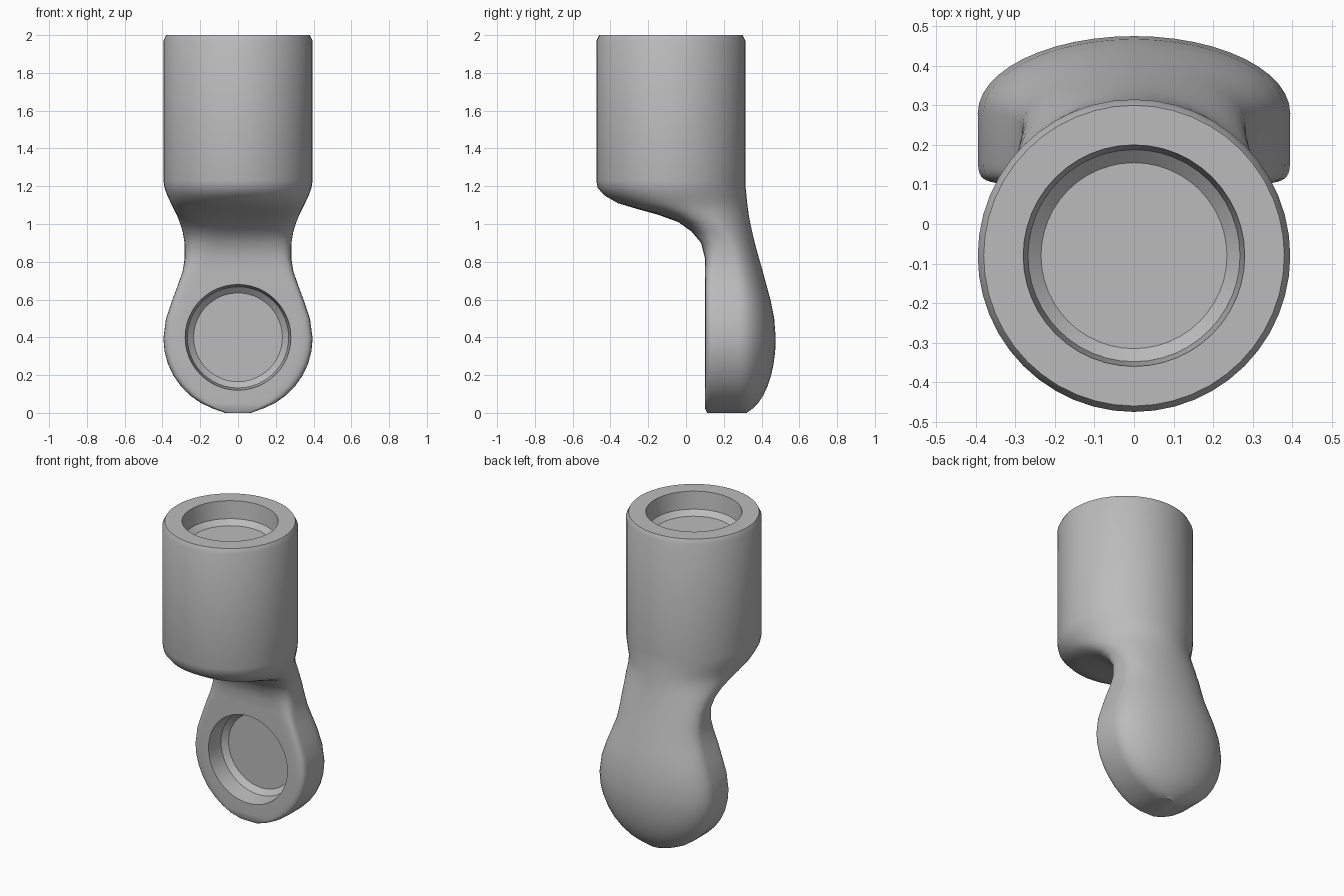
import bpy, bmesh
from math import sin, cos, pi, radians
from mathutils import Matrix, Vector

if "Cube" in bpy.data.objects:
    bpy.data.objects.remove(bpy.data.objects["Cube"])

grey = bpy.data.materials.new("plain grey")
grey.use_nodes = True
grey.diffuse_color = (0.5, 0.5, 0.5, 1)
grey.node_tree.nodes["Principled BSDF"].inputs["Base Color"].default_value = (0.5, 0.5, 0.5, 1)

SIDES = 48
RADIUS = 0.395      # shared by the cylinder and the round pod
BARREL_Y = -0.08    # cylinder axis
FACE_Y = 0.1        # flat front of the pod


def section(z, width, front, back, mid, power):
    """Closed outline: superellipse in front of mid, ellipse behind it."""
    points = []
    for i in range(SIDES):
        a = 2 * pi * i / SIDES
        c, s = cos(a), sin(a)
        p = 2 / power if s < 0 else 1
        x = width * abs(c) ** p * (1 if c > 0 else -1)
        depth = back - mid if s > 0 else mid - front
        y = mid + depth * abs(s) ** p * (1 if s > 0 else -1)
        points.append((x, y, z))
    return points


def loft(name, rings):
    """Skin a stack of outlines and cap both ends."""
    bm = bmesh.new()
    loops = [[bm.verts.new(p) for p in ring] for ring in rings]
    for low, high in zip(loops, loops[1:]):
        for i in range(len(low)):
            j = (i + 1) % len(low)
            bm.faces.new((low[i], low[j], high[j], high[i]))
    bm.faces.new(loops[0][::-1])
    bm.faces.new(loops[-1])
    bmesh.ops.recalc_face_normals(bm, faces=bm.faces)
    mesh = bpy.data.meshes.new(name)
    bm.to_mesh(mesh)
    bm.free()
    mesh.materials.append(grey)
    obj = bpy.data.objects.new(name, mesh)
    bpy.context.collection.objects.link(obj)
    return obj


def disc(z, r, y=0):
    return section(z, r, y - r, y + r, y, 2)


# Lower half of the pod: round outline, domed back
rings = []
for step in range(1, 10):
    a = radians(step * 10)
    z = 0 if step == 1 else RADIUS * (1 - cos(a))
    front = FACE_Y + (0.012 if step == 1 else 0)
    rings.append(section(z, RADIUS * sin(a), front, 0.29 + 0.185 * sin(a), 0.28, 12))

# Upper pod, neck and curved underside: z, width, front, back, mid, power
for row in (
    (0.5, 0.381, 0.1, 0.467, 0.28, 12),
    (0.6, 0.347, 0.1, 0.447, 0.28, 12),
    (0.68, 0.317, 0.1, 0.425, 0.27, 12),
    (0.75, 0.293, 0.1, 0.406, 0.26, 9),
    (0.82, 0.282, 0.1, 0.386, 0.25, 6),
    (0.9, 0.283, 0.08, 0.364, 0.22, 4),
    (0.96, 0.293, 0.03, 0.35, 0.17, 3),
    (1.01, 0.309, -0.04, 0.339, 0.11, 2.6),
    (1.05, 0.325, -0.15, 0.332, 0.04, 2.3),
    (1.08, 0.34, -0.26, 0.328, -0.01, 2.2),
    (1.11, 0.355, -0.36, 0.324, -0.05, 2.1),
    (1.15, 0.374, -0.43, 0.32, -0.07, 2),
    (1.19, 0.389, -0.467, 0.316, -0.08, 2),
):
    rings.append(section(*row))

# Cylinder with a softened rim
rings += [disc(z, r, BARREL_Y) for z, r in ((1.23, RADIUS), (1.97, RADIUS), (2, 0.38))]
body = loft("joint_body", rings)

# Two matching sockets, cut into the cylinder top and the pod face
profile = ((-0.14, 0.235), (-0.11, 0.268), (0, 0.28), (0.1, 0.28))
places = (
    Matrix.Translation(Vector((0, BARREL_Y, 2))),
    Matrix.Translation(Vector((0, FACE_Y, 0.4))) @ Matrix.Rotation(pi / 2, 4, 'X'),
)
for place in places:
    cutter = loft("socket_cutter", [disc(z, r) for z, r in profile])
    cutter.data.transform(place)
    cutter.hide_render = True
    bpy.context.view_layer.objects.active = body
    cut = body.modifiers.new("socket", 'BOOLEAN')
    cut.operation = 'DIFFERENCE'
    cut.solver = 'EXACT'
    cut.object = cutter
    bpy.ops.object.modifier_apply(modifier=cut.name)
    bpy.data.objects.remove(cutter)

# Smooth curves, crisp rims
bpy.ops.object.select_all(action='DESELECT')
body.select_set(True)
bpy.context.view_layer.objects.active = body
bpy.ops.object.shade_smooth_by_angle(angle=radians(35))
